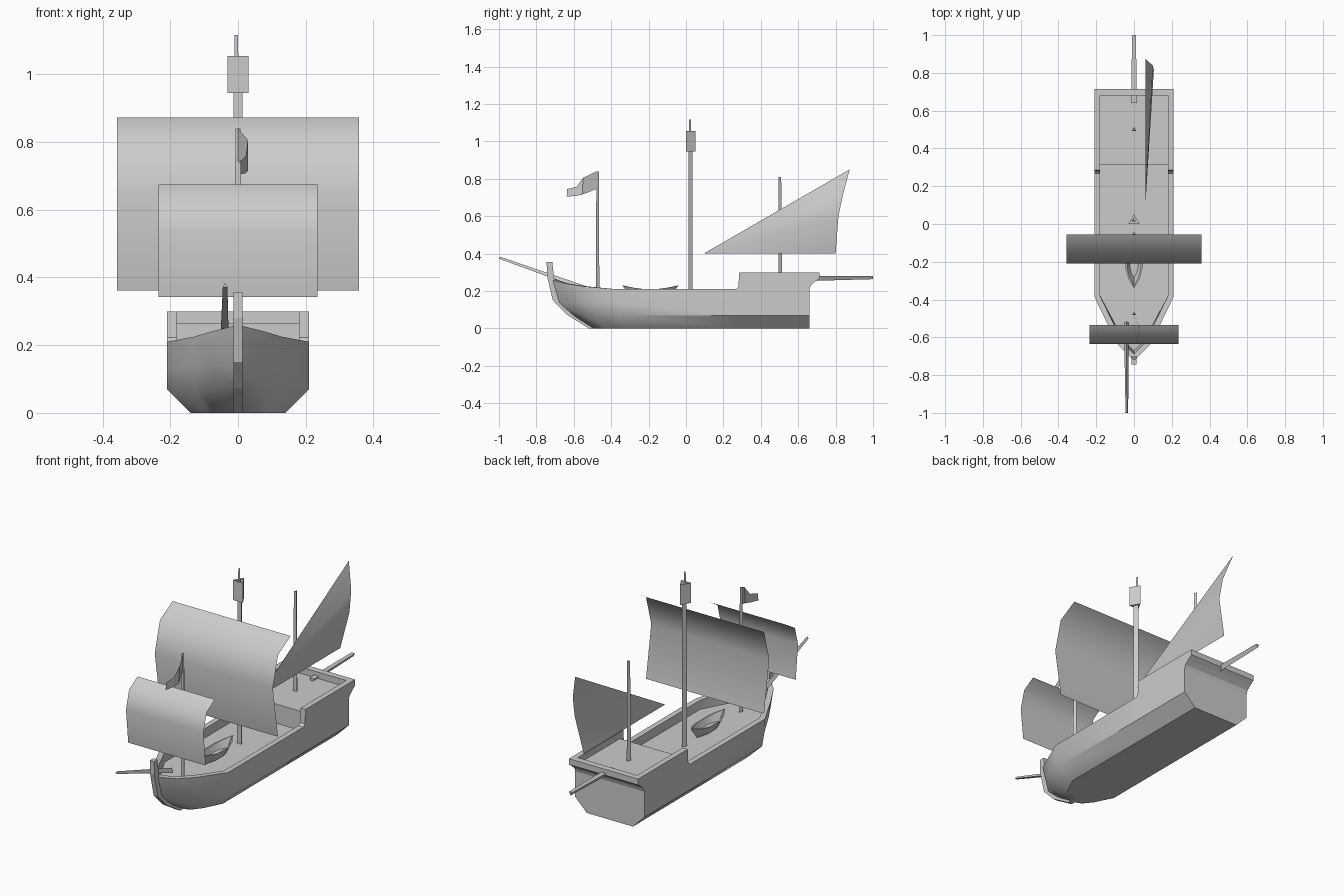
import bpy, bmesh, math
from mathutils import Vector

if "Cube" in bpy.data.objects:
    bpy.data.objects.remove(bpy.data.objects["Cube"])


def make(name, verts, faces, smooth=None, solid=True):
    me = bpy.data.meshes.new(name)
    me.from_pydata([tuple(v) for v in verts], [], faces)
    bm = bmesh.new()
    bm.from_mesh(me)
    bmesh.ops.remove_doubles(bm, verts=bm.verts, dist=1e-5)
    bmesh.ops.dissolve_degenerate(bm, edges=bm.edges, dist=1e-5)
    if solid:
        bmesh.ops.recalc_face_normals(bm, faces=bm.faces)
    bm.to_mesh(me)
    bm.free()
    ob = bpy.data.objects.new(name, me)
    bpy.context.collection.objects.link(ob)
    if smooth:
        bpy.ops.object.select_all(action='DESELECT')
        bpy.context.view_layer.objects.active = ob
        ob.select_set(True)
        bpy.ops.object.shade_smooth_by_angle(angle=math.radians(smooth))
    return ob


def grid(rows):
    """Vertices and quads of a sheet through equal-length rows."""
    n = len(rows[0])
    faces = [(i * n + j, i * n + j + 1, (i + 1) * n + j + 1, (i + 1) * n + j)
             for i in range(len(rows) - 1) for j in range(n - 1)]
    return [v for r in rows for v in r], faces


def prism(name, profile, x0, x1):
    """Side-view (y, z) profile extruded across x."""
    n = len(profile)
    verts = [(x, y, z) for x in (x0, x1) for y, z in profile]
    faces = [tuple(range(n)), tuple(range(n, 2 * n))]
    faces += [(i, (i + 1) % n, n + (i + 1) % n, n + i) for i in range(n)]
    return make(name, verts, faces)


def spar(name, p0, p1, r0, r1, open_top=False):
    """Three-sided tapered pole."""
    p0, p1 = Vector(p0), Vector(p1)
    d = (p1 - p0).normalized()
    u = Vector((1, 0, 0))
    w = d.cross(u)
    verts = [p + (u * math.cos(a) + w * math.sin(a)) * r
             for p, r in ((p0, r0), (p1, r1))
             for a in [math.pi / 2 + k * 2 * math.pi / 3 for k in range(3)]]
    faces = [(i, (i + 1) % 3, 3 + (i + 1) % 3, 3 + i) for i in range(3)]
    faces += [(2, 1, 0)] + ([] if open_top else [(3, 4, 5)])
    return make(name, verts, faces)


def mirrored_loft(name, rows, smooth, cap):
    v, f = grid(rows)
    n, m = len(v), len(rows[0])
    verts = v + [(-x, y, z) for x, y, z in v]
    faces = f + [tuple(n + i for i in q[::-1]) for q in f]
    if cap:  # close the stern end
        ring = [i * m for i in range(len(rows))]
        faces += [tuple(ring), tuple(n + i for i in ring[::-1])]
    return make(name, verts, faces, smooth)


# Hull: each row runs stern to stem as (x, y), closed inside by the deck
bow = lambda x, *pts: [(x, .66), (x, .28)] + list(pts)
keel = bow(.14, (.14, -.33), (.09, -.43), (.05, -.48), (0, -.50))
chine = bow(.21, (.21, -.36), (.128, -.49), (.077, -.56), (0, -.61))
mid = bow(.21, (.21, -.38), (.13, -.53), (.08, -.615), (0, -.69))
rail = bow(.21, (.21, -.385), (.13, -.55), (.08, -.645), (0, -.725))
inner = bow(.18, (.18, -.38), (.105, -.535), (.055, -.63), (0, -.69))
deck = bow(.18, (.18, -.38), (.10, -.53), (.05, -.62), (0, -.67))
sheer = [.21, .21, .21, .225, .24, .26]
flat = lambda r, z: [(x, y, z) for x, y in r]
rise = lambda r: [(x, y, z) for (x, y), z in zip(r, sheer)]
mirrored_loft("hull", [
    [(0, y, 0) for x, y in keel], flat(keel, 0), flat(chine, .07),
    flat(mid, .14), rise(rail), rise(inner), flat(deck, .16),
    [(0, y, .16) for x, y in deck]], 40, True)

# Stem post
prism("stem_post", [(-.745, .355), (-.715, .355), (-.705, .27), (-.68, .15),
                    (-.60, .08), (-.48, 0), (-.52, 0), (-.635, .072),
                    (-.712, .15), (-.743, .28)], -.013, .013)

# Raised stern: side walls, overhanging stern wall and quarterdeck
counter = [(.715, .30), (.715, .268), (.69, .25), (.667, .23), (.66, .21)]
for side, s in (("left", -1), ("right", 1)):
    prism("stern_wall_" + side, [(.268, .21), (.28, .222), (.285, .30)] + counter,
          s * .18, s * .21)
prism("stern_wall_back", counter + [(.66, .16), (.62, .16), (.62, .21), (.68, .26), (.68, .30)],
      -.18, .18)
prism("quarterdeck", [(.315, .16), (.66, .16), (.66, .25), (.68, .265), (.315, .265)], -.18, .18)

# Masts, lookout and spars
spar("main_mast", (0, .02, .15), (0, .02, .96), .016, .015)
spar("main_mast_tip", (-.005, .02, .94), (-.005, .02, 1.117), .008, .006)
spar("lookout_basket", (0, .017, .945), (0, .017, 1.055), .035, .035, True)
spar("fore_mast", (0, -.475, .15), (0, -.475, .84), .012, .009)
spar("mizzen_mast", (0, .50, .25), (0, .50, .81), .014, .009)
spar("bowsprit", (-.04, -.52, .205), (-.038, -.998, .376), .015, .008)
spar("stern_boom", (0, .64, .27), (0, 1.0, .275), .017, .012)


# Square sails: curved sheets, edge-on from the side
def square_sail(name, half, curve):
    v, f = grid([[(-half, y, z), (half, y, z)] for y, z in curve])
    make(name, v, f, 60, False)


square_sail("main_sail", .358, [(-.055, .872), (-.165, .81), (-.21, .645), (-.165, .362)])
square_sail("fore_sail", .235, [(-.535, .675), (-.608, .63), (-.635, .53), (-.615, .343)])

# Triangular aft sail
leech = [(.06, .875, .85), (.10, .838, .71), (.105, .815, .60), (.06, .80, .40)]
make("aft_sail", [(.06, .095, .40)] + leech, [(0, i, i + 1) for i in (1, 2, 3)], 40, False)

# Flag
v, f = grid([[(0, -.478, .84), (0, -.478, .745)], [(.03, -.55, .805), (.03, -.555, .715)],
             [(.022, -.585, .757), (.022, -.59, .708)], [(.008, -.635, .745), (.008, -.638, .705)]])
make("flag", v, f, None, False)

# Small rowing boat on deck: double-ended open shell
ends = [(-.34, 0, .228), (-.29, .03, .218), (-.235, .045, .211),
        (-.145, .045, .211), (-.09, .03, .218), (-.04, 0, .228)]
cy = -.19
scaled = lambda k, w, dz: [(x * w, cy + (y - cy) * k, z + dz) for y, x, z in ends]
mirrored_loft("rowing_boat", [
    [(0, cy + (y - cy) * .6, .16) for y, x, z in ends],
    [(x * .5, cy + (y - cy) * .65, .165) for y, x, z in ends],
    scaled(1, 1, 0), scaled(.93, .82, 0),
    [(x * .5, cy + (y - cy) * .65, .18) for y, x, z in ends],
    [(0, cy + (y - cy) * .65, .18) for y, x, z in ends]], 40, False)
